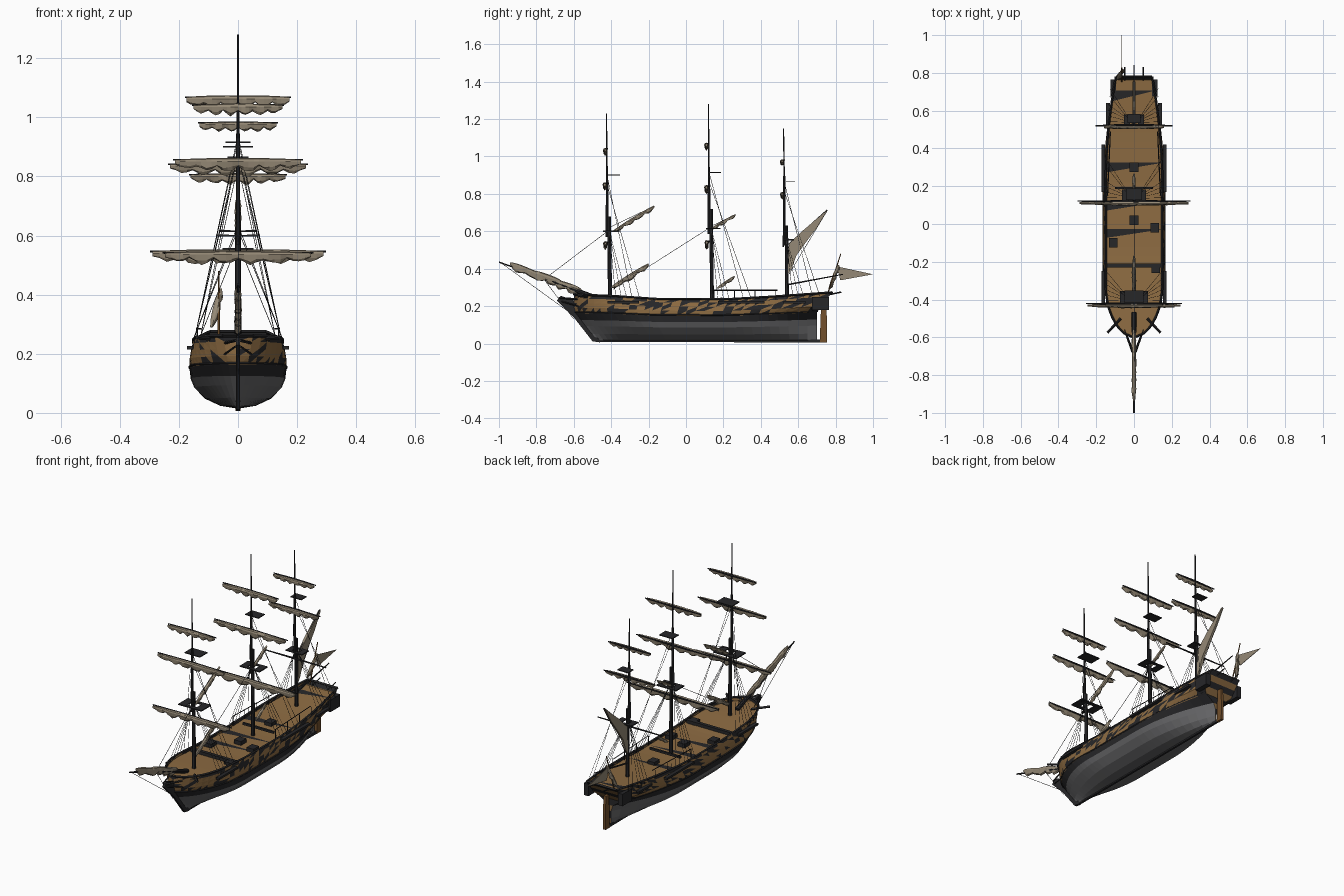
import bpy, bmesh, math, random
from mathutils import Vector as V

if "Cube" in bpy.data.objects:
    bpy.data.objects.remove(bpy.data.objects["Cube"])

random.seed(4)

def mat(name, c):
    m = bpy.data.materials.new(name)
    m.diffuse_color = (*c, 1)
    m.use_nodes = True
    m.node_tree.nodes["Principled BSDF"].inputs["Base Color"].default_value = m.diffuse_color
    return m

DARK = mat("black_paint", (.02, .02, .022))
OCHRE = mat("ochre_wood", (.27, .15, .055))
GREY = mat("grey_bottom", (.13, .13, .135))
SAIL = mat("canvas", (.3, .25, .18))
BROWN = mat("brown_wood", (.17, .08, .025))

def finish(bm, name, *mats):
    bmesh.ops.recalc_face_normals(bm, faces=bm.faces)
    me = bpy.data.meshes.new(name)
    bm.to_mesh(me)
    bm.free()
    ob = bpy.data.objects.new(name, me)
    bpy.context.collection.objects.link(ob)
    for m in mats:
        me.materials.append(m)
    return ob

def basis(d):
    side = d.cross(V((0, 0, 1)))
    side = side.normalized() if side.length > 1e-4 else V((1, 0, 0))
    return side, side.cross(d).normalized()

def skin(bm, rings):
    rows = [[bm.verts.new(p) for p in r] for r in rings]
    n = len(rows[0])
    for a, b in zip(rows, rows[1:]):
        for i in range(n):
            bm.faces.new((a[i], a[(i + 1) % n], b[(i + 1) % n], b[i]))
    bm.faces.new(rows[0])
    bm.faces.new(rows[-1])

def spar(bm, p0, p1, r0, r1=None, n=6):
    p0, p1 = V(p0), V(p1)
    s, u = basis((p1 - p0).normalized())
    ang = [2 * math.pi * i / n for i in range(n)]
    skin(bm, [[p + (s * math.cos(a) + u * math.sin(a)) * r for a in ang]
              for p, r in ((p0, r0), (p1, r0 if r1 is None else r1))])

def box(bm, c, size):
    r = bmesh.ops.create_cube(bm, size=1)
    for v in r["verts"]:
        v.co = V([c[i] + v.co[i] * size[i] for i in range(3)])

def plate(name, pts, x, t, m):
    bm = bmesh.new()
    skin(bm, [[(x + s * t / 2, y, z) for y, z in pts] for s in (-1, 1)])
    return finish(bm, name, m)

def furled(name, p0, p1, w, h, drapes=5, taper=.6):
    # lumpy roll of canvas hanging in scallops between gaskets
    bm = bmesh.new()
    p0, p1 = V(p0), V(p1)
    s, u = basis((p1 - p0).normalized())
    n, k, rings = drapes * 4, 8, []
    for i in range(n + 1):
        t = i / n
        f = 1 - taper * abs(2 * t - 1) ** 3
        hang = .6 + .6 * abs(math.sin(math.pi * t * drapes)) + random.uniform(-.1, .1)
        c = p0.lerp(p1, t)
        ring = []
        for j in range(k):
            a = 2 * math.pi * j / k
            sz = math.sin(a)
            q = random.uniform(.8, 1.15)
            ring.append(c + s * math.cos(a) * w * f * q
                        + u * sz * h * f * (q * hang * 1.2 if sz < 0 else .55))
        rings.append(ring)
    skin(bm, rings)
    return finish(bm, name, SAIL)

# ---- hull loft ----
LEVELS = [(0, .006), (.04, .06), (.15, .112), (.32, .148), (.45, .16), (.6, .164),
          (.72, .164), (.82, .16), (.92, .155), (1, .15)]
SHEER = [(-.7, .265), (-.4, .255), (-.15, .238), (.2, .236), (.45, .25), (.8, .275)]
NS = 30

def lookup(tab, x):
    for (a, fa), (b, fb) in zip(tab, tab[1:]):
        if x <= b:
            return fa + (fb - fa) * max(0, (x - a) / (b - a))
    return tab[-1][1]

def hull_pt(u, v, sx=1):
    yb = -.48 - .12 * min(1, v / .65)
    ys = .70 + .08 * max(0, (v - .6) / .4)
    y = yb + (ys - yb) * u
    a = min(1, u / (.38 - .18 * v))
    k = (1 - (1 - a) ** 2) ** (.95 - .4 * v)
    b = min(1, (1 - u) / .42)
    e = max(.04, .64 * min(1, max(0, (v - .4) / .3)))
    k *= e + (1 - e) * (1 - (1 - b) ** 2)
    z = .015 + (lookup(SHEER, y) - .015) * v
    return V((sx * max(.004, lookup(LEVELS, v) * k), y, z))

us = [(i / NS) ** 1.25 for i in range(NS + 1)]
bm = bmesh.new()
grid = {s: [[bm.verts.new(hull_pt(u, v, s)) for v, _ in LEVELS] for u in us] for s in (-1, 1)}
for s in (-1, 1):
    g = grid[s]
    for i in range(NS):
        for j in range(len(LEVELS) - 1):
            a, b, c, d = g[i][j], g[i + 1][j], g[i + 1][j + 1], g[i][j + 1]
            vm = (LEVELS[j][0] + LEVELS[j + 1][0]) / 2
            if vm > .6:      # gun strake broken into ochre and black triangles
                for tri in ((a, b, c), (a, c, d)):
                    f = bm.faces.new(tri)
                    f.material_index = 1 if random.random() < (.68 if vm < .9 else .35) else 0
            else:
                bm.faces.new((a, b, c, d)).material_index = 2 if vm < .42 else 0
for i in (0, NS):            # transom and stem closing strips
    for j in range(len(LEVELS) - 1):
        l, r = grid[-1][i], grid[1][i]
        bm.faces.new((l[j], r[j], r[j + 1], l[j + 1])).material_index = j % 2 if i else 0
for i in range(NS):          # keel strip
    l, r = grid[-1], grid[1]
    bm.faces.new((l[i][0], r[i][0], r[i + 1][0], l[i + 1][0])).material_index = 2
finish(bm, "hull", DARK, OCHRE, GREY)

# ---- deck with dark worn wedges ----
bm = bmesh.new()
rows = [[bm.verts.new(hull_pt(u, .91, s)) for s in (-1, 1)] for u in us]
for i, (a, b) in enumerate(zip(rows, rows[1:])):
    bm.faces.new((a[0], a[1], b[1]))
    f = bm.faces.new((a[0], b[1], b[0]))
    f.material_index = 1 if i in (14, 17, 21, 28) else 0
finish(bm, "deck", OCHRE, DARK)

# ---- rails, mouldings and channels ----
bm = bmesh.new()
for s in (-1, 1):
    for v, r in ((1, .006), (.62, .004)):
        for a, b in zip(us, us[1:]):
            spar(bm, hull_pt(a, v, s), hull_pt(b, v, s), r, n=4)
    for y0, y1 in ((-.42, -.25), (.17, .42), (.52, .64)):
        box(bm, (s * (.163 if y0 < .5 else .138), (y0 + y1) / 2, .22), (.02, y1 - y0, .012))
    spar(bm, (s * .14, .15, .285), (s * .125, .49, .285), .003, n=4)
    for y in (.15, .26, .37, .48):
        spar(bm, (s * .138, y, .23), (s * .138, y, .286), .0025, n=4)
    spar(bm, (s * .07, -.5, .25), (s * .14, -.575, .255), .007, n=4)       # cathead
    spar(bm, (s * .05, -.56, .235), (s * .008, -.68, .245), .005, n=4)     # head rails
    spar(bm, (s * .05, -.56, .195), (s * .008, -.665, .225), .004, n=4)
    box(bm, (s * .11, .72, .215), (.03, .09, .07))                         # quarter gallery
    spar(bm, (s * .05, .76, .26), (s * .05, .83, .275), .004, n=4)         # stern davit
spar(bm, hull_pt(1, 1, -1), hull_pt(1, 1, 1), .007, n=4)
finish(bm, "rails_and_channels", DARK)

# ---- deck fittings ----
bm = bmesh.new()
box(bm, (0, -.22, .232), (.29, .02, .018))
for x, y in ((.11, -.02), (.115, -.235), (-.11, -.1), (0, .3), (0, .02)):
    box(bm, (x, y, .225), (.045, .05, .03))
box(bm, (0, .19, .24), (.2, .012, .012))
finish(bm, "deck_fittings", DARK)

# ---- keel, cutwater, rudder ----
plate("keel", [(-.48, .008), (.72, .006), (.72, .022), (-.48, .024)], 0, .012, DARK)
plate("cutwater", [(-.46, .006), (-.5, .012), (-.6, .14), (-.69, .23), (-.67, .255),
                   (-.57, .22), (-.48, .06)], 0, .014, DARK)
plate("rudder", [(.715, .006), (.753, .006), (.755, .1), (.75, .2), (.722, .2)], 0, .016, BROWN)

# ---- masts: y, lower head, topmast head, lower top z, upper top z, size ----
MASTS = {"fore": (-.41, .68, 1.23, .6, .9, 1.0), "main": (.135, .72, 1.28, .615, .915, .85),
         "mizzen": (.537, .63, 1.15, .555, .865, .7)}
ropes = bmesh.new()
for name, (y, zl, zt, z1, z2, k) in MASTS.items():
    bm = bmesh.new()
    yt = y - .012
    spar(bm, (0, y + .004, .15), (0, y, zl), .012 * k ** .5, .009, 8)
    spar(bm, (0, yt, z1 - .03), (0, yt, z2 + .03), .008, .006, 8)
    spar(bm, (0, yt, z2), (0, yt - .003, zt), .005, .003)
    finish(bm, name + "_mast", DARK)
    bm = bmesh.new()                                # platform frames
    w, d = .075 * k, .09 * k
    for s in (-1, 1):
        box(bm, (s * w * .7, y + .01, z1), (w * .6, d, .006))
        box(bm, (0, y + .01 + s * d * .38, z1), (w * 1.6, d * .24, .005))
    box(bm, (0, y + .022, z2), (.1 * k, .07 * k, .005))
    finish(bm, name + "_tops", DARK)
    for s in (-1, 1):                               # shrouds and backstays
        side = .155 if name != "mizzen" else .135
        for i in range(4):
            spar(ropes, (s * .008, y, z1), (s * side, y + .005 + .03 * i, .24), .0012, n=3)
        for i in range(2):
            spar(ropes, (s * .005, yt, z2 - .05 * i),
                 (s * side * .95, y + (.12 if k == 1 else .2 * k) + .04 * i, .25), .0012, n=3)

# ---- yards with furled sails: y, z, half length, roll height ----
YARDS = {"fore_course": (-.427, .535, .255, .022), "fore_topsail": (-.43, .85, .22, .022),
         "fore_topgallant": (-.428, 1.035, .155, .02), "main_course": (.115, .54, .298, .024),
         "main_topsail": (.113, .835, .237, .022), "main_topgallant": (.113, 1.062, .18, .022),
         "mizzen_topsail": (.518, .8, .165, .018), "mizzen_topgallant": (.518, .975, .135, .017)}
bm = bmesh.new()
for name, (y, z, w, h) in YARDS.items():
    furled(name + "_sail", (-w * .97, y - .004, z), (w * .97, y - .004, z), .011, h, 6, .45)
    for s in (-1, 1):
        spar(bm, (0, y + .006, z + .006), (s * w, y + .006, z + .006), .006, .003)
for s in (-1, 1):
    spar(bm, (0, .52, .52), (s * .205, .52, .52), .005, .003)

# ---- bowsprit, gaff, boom ----
spar(bm, (0, -.47, .24), (0, -.76, .35), .013, .01, 8)
spar(bm, (0, -.72, .338), (0, -1.0, .435), .007, .004)
spar(bm, (0, .55, .53), (0, .755, .715), .005, .003)
spar(bm, (0, .545, .315), (0, .84, .37), .005, .003)
finish(bm, "yards_and_booms", DARK)
furled("outer_jib", (0, -.76, .355), (0, -.94, .43), .012, .025, 2)
furled("inner_jib", (0, -.66, .325), (0, -.83, .385), .012, .03, 2)
furled("fore_staysail", (0, -.56, .285), (0, -.71, .335), .012, .028, 2)
furled("upper_staysail", (0, -.39, .6), (0, -.17, .735), .011, .014, 4)
furled("lower_staysail", (0, -.40, .3), (0, -.2, .425), .011, .016, 3)
furled("main_staysail", (0, .13, .61), (0, .265, .69), .009, .011, 3)
furled("small_staysail", (0, .165, .295), (0, .26, .36), .008, .011, 2)
plate("spanker_sail", [(.545, .37), (.55, .53), (.62, .6), (.755, .712), (.7, .62),
                       (.64, .54), (.59, .47), (.565, .4)], 0, .014, SAIL)

# ---- stays ----
for a, b in (((-.98, .425), (-.6, .15)), ((-.76, .345), (-.6, .13)), ((-.75, .35), (-.42, .6)),
             ((-.39, .29), (.12, .615)), ((-.41, .62), (-.17, .735)), ((.12, .62), (.265, .69)),
             ((-.4, .3), (-.2, .425)), ((.55, .37), (.755, .71))):
    spar(ropes, (0, *a), (0, *b), .0014, n=3)
finish(ropes, "rigging", DARK)

# ---- ensign staff and flag ----
bm = bmesh.new()
spar(bm, (-.065, .755, .26), (-.065, .828, .48), .004, .003)
finish(bm, "ensign_staff", BROWN)
plate("flag", [(.808, .412), (1.0, .37), (.825, .338)], -.065, .003, SAIL)
furled("draped_ensign", (-.09, .765, .29), (-.058, .815, .42), .012, .014, 3)
